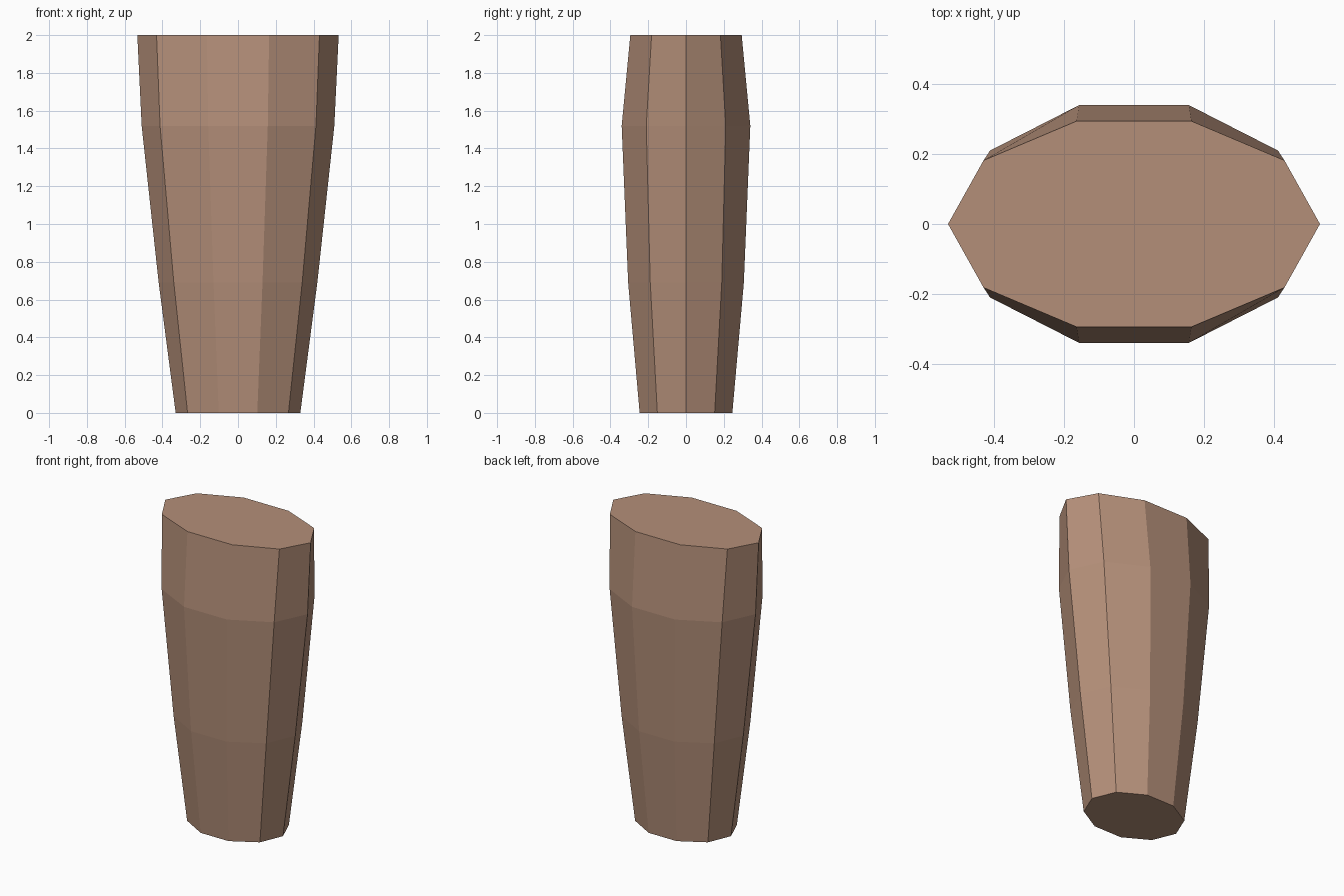
import bpy, bmesh
from math import cos, sin, tau

if "Cube" in bpy.data.objects:
    bpy.data.objects.remove(bpy.data.objects["Cube"])

SIDES = 10
# Cross-sections from bottom to top: height, x radius, y radius
SECTIONS = [(0, 0.33, 0.258), (0.69, 0.42, 0.322), (1.52, 0.51, 0.358), (2, 0.533, 0.31)]

# Tapered ten-sided body, lofted through the elliptical sections
bm = bmesh.new()
rings = [[bm.verts.new((rx * cos(tau * i / SIDES), ry * sin(tau * i / SIDES), z))
          for i in range(SIDES)] for z, rx, ry in SECTIONS]
for low, high in zip(rings, rings[1:]):
    for i in range(SIDES):
        j = (i + 1) % SIDES
        bm.faces.new((low[i], low[j], high[j], high[i]))

# Flat end caps
bm.faces.new(rings[0][::-1])
bm.faces.new(rings[-1])

mesh = bpy.data.meshes.new("tapered_limb")
bm.to_mesh(mesh)
bm.free()
limb = bpy.data.objects.new("tapered_limb", mesh)
bpy.context.collection.objects.link(limb)

# Tan colour
tan = bpy.data.materials.new("tan")
tan.diffuse_color = (0.456, 0.275, 0.191, 1)
tan.use_nodes = True
tan.node_tree.nodes["Principled BSDF"].inputs["Base Color"].default_value = tan.diffuse_color
mesh.materials.append(tan)
